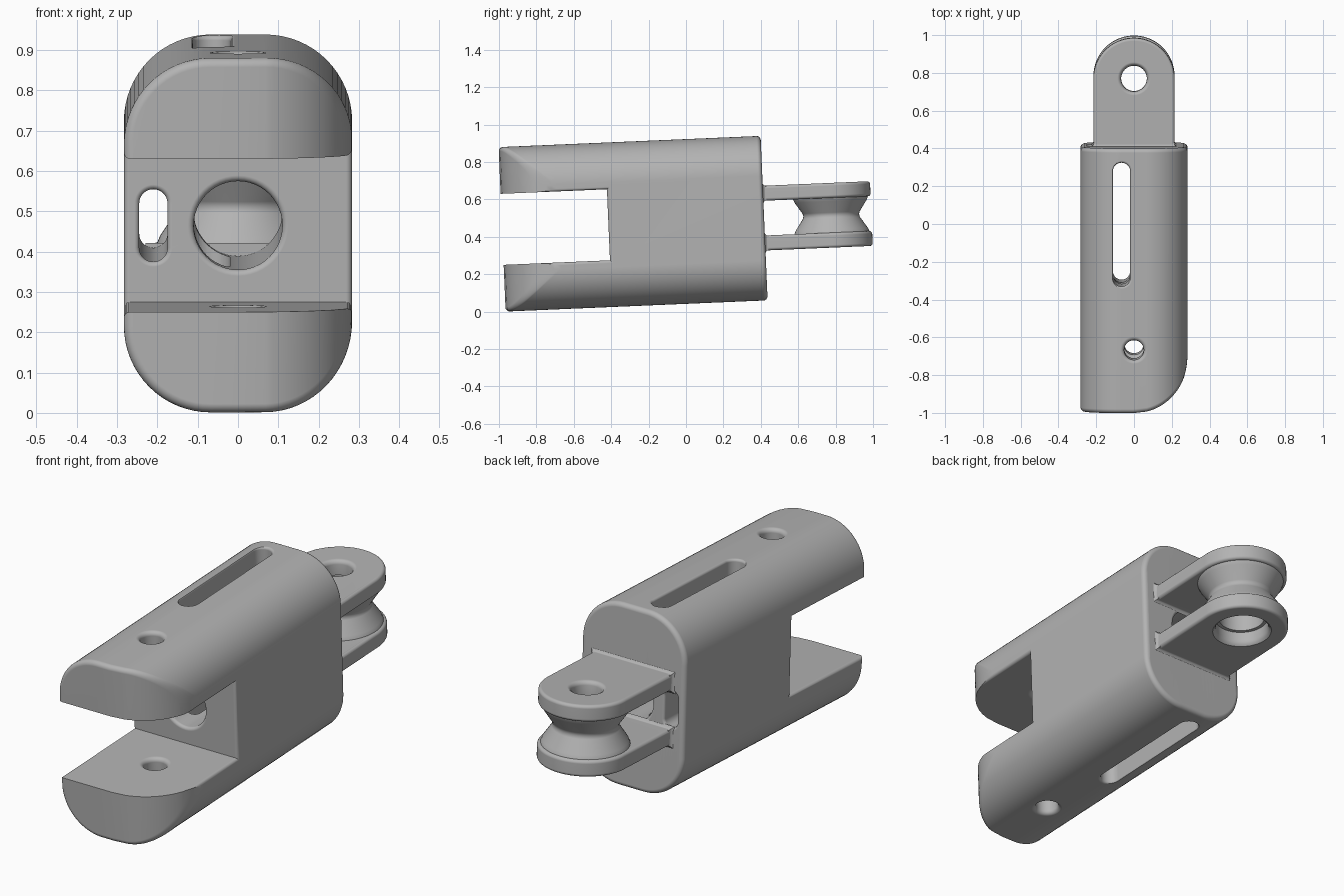
import bpy, bmesh, math
from math import sin, cos, pi

if "Cube" in bpy.data.objects:
    bpy.data.objects.remove(bpy.data.objects["Cube"])

TILT = math.radians(2.45)
CENTRE_Z = 0.482
HX, HZ, R = 0.283, 0.44, 0.215      # body half width, half height, corner radius
FRONT, BACK, MOUTH = -0.984, 0.418, -0.415
EYE_Y, EYE_R = 0.777, 0.215         # rounded end of the rear lug

grey = bpy.data.materials.new("satin grey")
grey.diffuse_color = (0.45, 0.45, 0.45, 1)
grey.use_nodes = True
grey.node_tree.nodes["Principled BSDF"].inputs["Base Color"].default_value = grey.diffuse_color


def loft(name, rings, caps=True, strip=False):
    """Skin a list of matching closed rings; strip caps join mirrored halves."""
    bm = bmesh.new()
    rows = [[bm.verts.new(p) for p in ring] for ring in rings]
    n = len(rows[0])
    for a, b in zip(rows, rows[1:]):
        for i in range(n):
            j = (i + 1) % n
            bm.faces.new((a[i], a[j], b[j], b[i]))
    for row in (rows[0], rows[-1]):
        if strip:
            for i in range(n // 2 - 1):
                bm.faces.new((row[i], row[i + 1], row[n - 2 - i], row[n - 1 - i]))
        else:
            bm.faces.new(row)
    bmesh.ops.remove_doubles(bm, verts=bm.verts, dist=1e-5)
    bmesh.ops.recalc_face_normals(bm, faces=bm.faces)
    me = bpy.data.meshes.new(name)
    bm.to_mesh(me)
    bm.free()
    me.materials.append(grey)
    ob = bpy.data.objects.new(name, me)
    bpy.context.collection.objects.link(ob)
    return ob


def combine(target, other, op):
    """Apply a boolean and delete the second object."""
    mod = target.modifiers.new("combine", 'BOOLEAN')
    mod.operation, mod.solver, mod.object = op, 'EXACT', other
    bpy.context.view_layer.objects.active = target
    bpy.ops.object.modifier_apply(modifier=mod.name)
    bpy.data.objects.remove(other)


def flare(lo, hi, r, steps=5):
    """(depth, offset) pairs for a hole with rounded rims at lo and hi."""
    ts = [pi / 2 * k / steps for k in range(steps + 1)]
    first = [(lo - 0.05, r)] + [(lo + r - r * sin(t), r * (1 - cos(t))) for t in reversed(ts)]
    last = [(hi - r + r * sin(t), r * (1 - cos(t))) for t in ts] + [(hi + 0.05, r)]
    return first + last


def hole(axis, cx, cv, w, half_len, lo, hi, r):
    """Round or slotted cutter along y or z with rounded rims."""
    rings = []
    for d, o in flare(lo, hi, r):
        ring = []
        for i in range(50):
            k, end = i % 25, (1 if i < 25 else -1)
            a = pi * k / 24 + (0 if end > 0 else pi)
            u, v = cx + (w + o) * cos(a), cv + end * half_len + (w + o) * sin(a)
            ring.append((u, v, d) if axis == 'Z' else (u, d, v))
        rings.append(ring)
    return loft("cutter", rings)


def section(d):
    """Upper then lower half of the rounded body outline, inset by d."""
    r, cx, cz = R - d, HX - R, HZ - R
    top = [(cx + r * cos(a), cz + r * sin(a)) for a in [pi / 2 * i / 16 for i in range(17)]]
    top += [(0.0, HZ - d)] + [(-x, z) for x, z in reversed(top)]
    return top + [(x, -z) for x, z in reversed(top)]


def nose(x):
    """Front rounding seen from above, on the right side only."""
    return FRONT + (HX - math.sqrt(max(0, HX * HX - x * x)) if x > 0 else 0)


# Body with rounded end rims and one rounded front corner
E = 0.022
quarter = [pi / 2 * k / 5 for k in range(6)]
rings = [[(x, nose(x) + E * (1 - cos(t)), z) for x, z in section(E * (1 - sin(t)))] for t in quarter]
rings += [[(x, BACK - E * (1 - cos(t)), z) for x, z in section(E * (1 - sin(t)))] for t in reversed(quarter)]
body = loft("clevis_body", rings, strip=True)

# Open mouth between the jaws
rings = []
for x, o in flare(-HX, HX, 0.015):
    h, b = 0.19 + o, MOUTH + o
    rings.append([(x, -1.2, -h), (x, b, -h), (x, b, h), (x, -1.2, h)])
combine(body, loft("cutter", rings), 'DIFFERENCE')

# Central bore, side slot, vertical slot and jaw pin holes
for args in [('Y', 0, 0, 0.11, 0, MOUTH, BACK, 0.015),
             ('Y', -0.21, 0, 0.035, 0.055, MOUTH, BACK, 0.012),
             ('Z', -0.066, 0.015, 0.046, 0.282, -HZ, HZ, 0.012),
             ('Z', 0, -0.65, 0.052, 0, 0.19, HZ, 0.02),
             ('Z', 0, -0.65, 0.052, 0, -HZ, -0.19, 0.02)]:
    combine(body, hole(*args), 'DIFFERENCE')


def circle_rings(profile, n=64):
    return [[(r * cos(2 * pi * i / n), EYE_Y + r * sin(2 * pi * i / n), z) for i in range(n)]
            for z, r in profile]


# Waisted spool between the lug plates
lug = loft("rear_lug", circle_rings([
    (-0.13, 0.2), (-0.092, 0.2), (-0.075, 0.193), (-0.015, 0.153), (0, 0.149),
    (0.015, 0.153), (0.075, 0.193), (0.092, 0.2), (0.13, 0.2)]))

# Two rounded plates, each with a flared root
ROOT, F = BACK - 0.003, 0.015
for side in (1, -1):
    lo, hi = 0.093, 0.173
    levels = [(lo + F * (1 - cos(t)), F * (1 - sin(t))) for t in quarter]
    levels += [(hi - F * (1 - cos(t)), F * (1 - sin(t))) for t in reversed(quarter)]
    rings = []
    for z, d in levels:
        r = EYE_R - d
        arc = [(r * cos(pi * i / 40), EYE_Y + r * sin(pi * i / 40), side * z) for i in range(41)]
        rings.append([(r, ROOT, side * z)] + arc + [(-r, ROOT, side * z)])
    combine(lug, loft("plate", rings), 'UNION')
    rings = []
    for t in quarter:
        o, y = 0.016 * (1 - sin(t)) - 0.001, BACK + 0.018 * (1 - cos(t))
        y = ROOT if t == 0 else y
        w, a, b = EYE_R + o, side * (lo - o), side * (hi + o)
        rings.append([(-w, y, a), (w, y, a), (w, y, b), (-w, y, b)])
    combine(lug, loft("root", rings), 'UNION')

# Stepped pivot hole, wider underneath
combine(lug, loft("cutter", circle_rings([
    (-0.25, 0.137), (-0.173, 0.137), (-0.165, 0.128), (-0.15, 0.122), (-0.105, 0.122),
    (-0.105, 0.105), (0.1, 0.105), (0.1, 0.068), (0.153, 0.068), (0.166, 0.076),
    (0.173, 0.088), (0.25, 0.088)])), 'DIFFERENCE')

# Smooth shading and the slight overall tilt
for ob in (body, lug):
    bpy.ops.object.select_all(action='DESELECT')
    ob.select_set(True)
    bpy.context.view_layer.objects.active = ob
    bpy.ops.object.shade_smooth_by_angle(angle=math.radians(32))
    mod = ob.modifiers.new("even shading", 'WEIGHTED_NORMAL')
    mod.keep_sharp = True
    ob.rotation_euler = (TILT, 0, 0)
    ob.location = (0, 0, CENTRE_Z)
